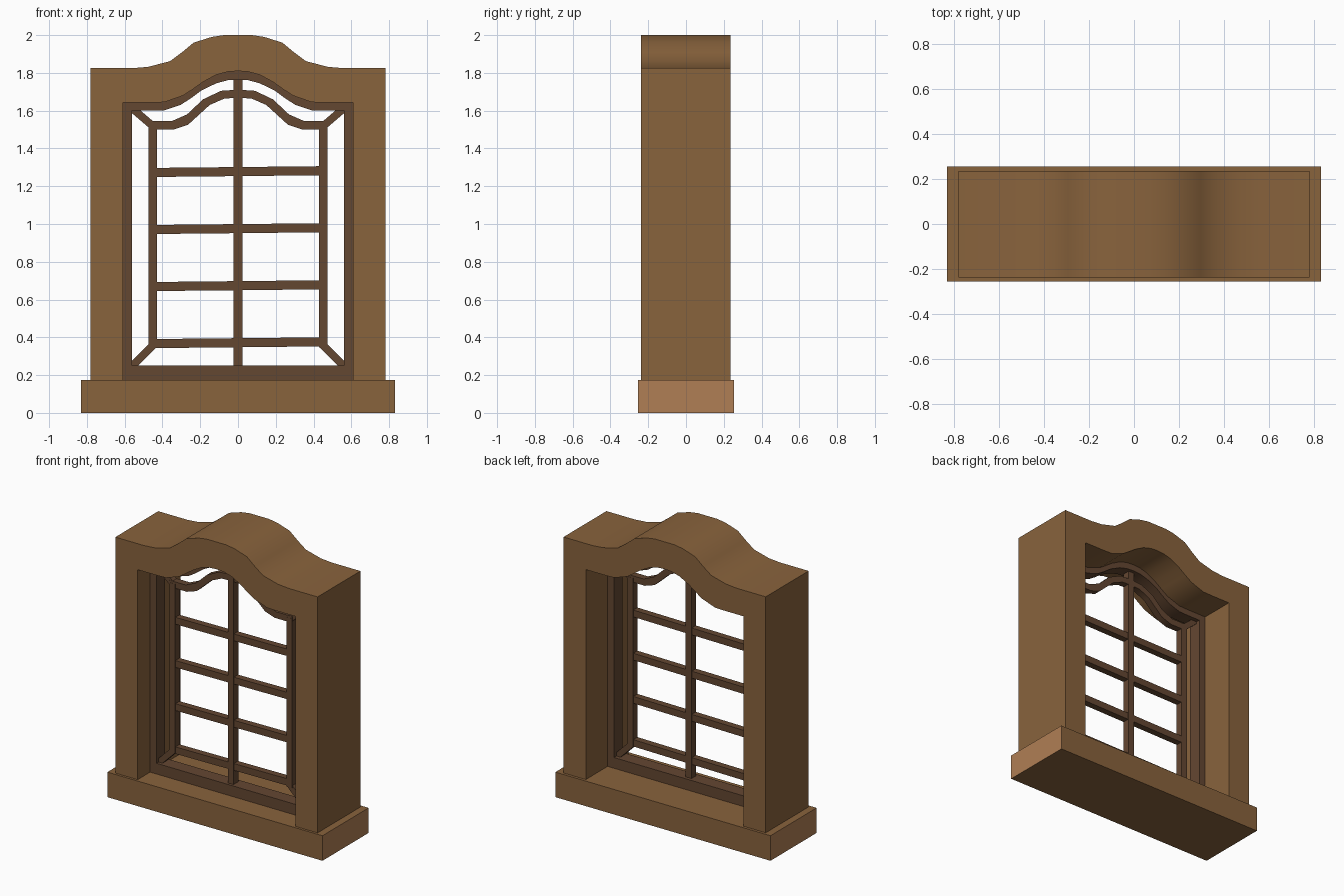
import bpy, bmesh

if "Cube" in bpy.data.objects:
    bpy.data.objects.remove(bpy.data.objects["Cube"])


def material(name, rgb):
    m = bpy.data.materials.new(name)
    m.diffuse_color = (*rgb, 1)
    m.use_nodes = True
    m.node_tree.nodes["Principled BSDF"].inputs["Base Color"].default_value = m.diffuse_color
    return m


WOOD = material("warm wood", (0.250, 0.125, 0.046))
DARK = material("dark wood", (0.127, 0.063, 0.031))
PALE = material("pale end grain", (0.434, 0.212, 0.089))


def finish(name, bm, mats, smooth=False):
    bmesh.ops.recalc_face_normals(bm, faces=bm.faces)
    mesh = bpy.data.meshes.new(name)
    bm.to_mesh(mesh)
    bm.free()
    for m in mats:
        mesh.materials.append(m)
    ob = bpy.data.objects.new(name, mesh)
    bpy.context.collection.objects.link(ob)
    if smooth:
        bpy.ops.object.select_all(action='DESELECT')
        ob.select_set(True)
        bpy.context.view_layer.objects.active = ob
        bpy.ops.object.shade_smooth_by_angle(angle=0.52)
    return ob


def mirrored(pts):
    """Left half of a profile, ending at x = 0, continued to the right."""
    return pts + [(-x, z) for x, z in reversed(pts[:-1])]


def band(name, outer, inner, y0, y1, mat, closed=False, smooth=False):
    """Solid band between two matching xz outlines, y0 to y1 deep."""
    bm = bmesh.new()
    rings = [[bm.verts.new(p) for p in
              ((a[0], y0, a[1]), (b[0], y0, b[1]), (b[0], y1, b[1]), (a[0], y1, a[1]))]
             for a, b in zip(outer, inner)]
    n = len(rings)
    for i in range(n if closed else n - 1):
        r, s = rings[i], rings[(i + 1) % n]
        for k in range(4):
            bm.faces.new((r[k], r[(k + 1) % 4], s[(k + 1) % 4], s[k]))
    if not closed:
        bm.faces.new(rings[0])
        bm.faces.new(rings[-1])
    return finish(name, bm, [mat], smooth)


def bar(name, p, q, width, y0, y1):
    """Straight glazing bar from p to q in the xz plane."""
    dx, dz = q[0] - p[0], q[1] - p[1]
    d = (dx * dx + dz * dz) ** 0.5
    ox, oz = -dz / d * width / 2, dx / d * width / 2
    band(name, [(p[0] + ox, p[1] + oz), (q[0] + ox, q[1] + oz)],
         [(p[0] - ox, p[1] - oz), (q[0] - ox, q[1] - oz)], y0, y1, DARK)


# sill with pale end faces
bm = bmesh.new()
bmesh.ops.create_cube(bm, size=1)
for v in bm.verts:
    v.co = (v.co.x * 1.664, v.co.y * 0.51, (v.co.z + 0.5) * 0.175)
bm.normal_update()
for f in bm.faces:
    f.material_index = 1 if abs(f.normal.x) > 0.9 else 0
finish("sill", bm, [WOOD, PALE])

# thick arched surround
surround_out = mirrored([(-.782, .17), (-.782, 1.825), (-.56, 1.825), (-.475, 1.832), (-.36, 1.862),
                         (-.295, 1.91), (-.235, 1.96), (-.14, 1.99), (-.075, 2.0), (0, 2.0)])
surround_in = mirrored([(-.61, .17), (-.61, 1.643), (-.46, 1.643), (-.39, 1.645), (-.29, 1.68),
                        (-.24, 1.713), (-.185, 1.752), (-.115, 1.79), (-.055, 1.806), (0, 1.81)])
band("arched_surround", surround_out, surround_in, -.238, .236, WOOD, smooth=True)

# window frame set inside the surround
frame_in = mirrored([(-.56, .25), (-.56, 1.6), (-.46, 1.6), (-.39, 1.602), (-.305, 1.63),
                     (-.25, 1.665), (-.195, 1.706), (-.115, 1.745), (-.055, 1.761), (0, 1.765)])
band("window_frame", surround_in, frame_in, -.10, -.005, DARK, closed=True, smooth=True)

# inner tracery: arched head, two uprights
head_out = mirrored([(-.475, 1.545), (-.35, 1.545), (-.27, 1.58), (-.185, 1.66), (-.09, 1.705), (0, 1.711)])
head_in = mirrored([(-.475, 1.5), (-.34, 1.5), (-.265, 1.525), (-.15, 1.63), (-.07, 1.665), (0, 1.667)])
band("tracery_head", head_out, head_in, -.079, -.031, DARK, smooth=True)
for side, s in (("left", -1), ("right", 1)):
    bar(f"tracery_upright_{side}", (s * .452, .345), (s * .452, 1.53), .045, -.08, -.03)
    bar(f"lower_corner_bar_{side}", (s * .565, .243), (s * .448, .36), .04, -.077, -.033)
    bar(f"upper_corner_bar_{side}", (s * .56, 1.612), (s * .455, 1.522), .04, -.077, -.033)

# central upright and slightly tilted cross bars
bar("centre_bar", (0, .24), (0, 1.77), .045, -.081, -.029)
for i in range(4):
    z = .367 + .302 * i
    bar(f"cross_bar_{i + 1}", (-.44, z), (.44, z + .009), .048, -.078, -.032)
